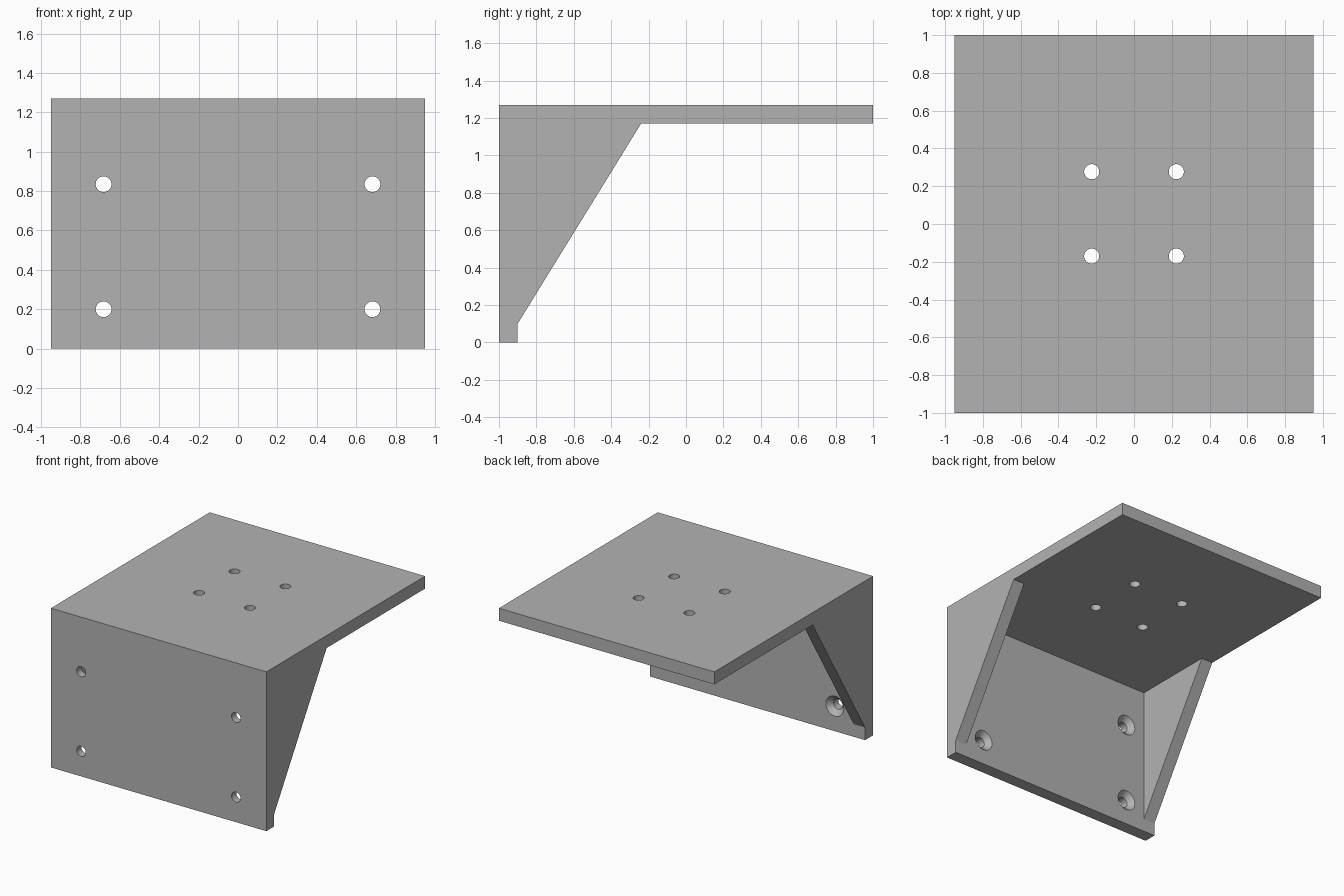
import bpy, bmesh
from mathutils import Matrix, Vector

if "Cube" in bpy.data.objects:
    bpy.data.objects.remove(bpy.data.objects["Cube"], do_unlink=True)

WIDTH, THICK, TOP = 0.95, 0.10, 1.27

grey = bpy.data.materials.new("plain grey")
grey.use_nodes = True
grey.diffuse_color = (0.45, 0.45, 0.45, 1)
grey.node_tree.nodes["Principled BSDF"].inputs["Base Color"].default_value = grey.diffuse_color


def finish(bm, name):
    bmesh.ops.recalc_face_normals(bm, faces=bm.faces)
    mesh = bpy.data.meshes.new(name)
    bm.to_mesh(mesh)
    bm.free()
    mesh.materials.append(grey)
    obj = bpy.data.objects.new(name, mesh)
    bpy.context.collection.objects.link(obj)
    return obj


def side_prism(name, profile, half_width):
    """Extrude a (y, z) profile across the width."""
    bm = bmesh.new()
    face = bm.faces.new([bm.verts.new((-half_width, y, z)) for y, z in profile])
    new = bmesh.ops.extrude_face_region(bm, geom=[face])["geom"]
    bmesh.ops.translate(bm, vec=(2 * half_width, 0, 0),
                        verts=[v for v in new if isinstance(v, bmesh.types.BMVert)])
    return finish(bm, name)


def drill(name, start, direction, steps, sides=32):
    """Turned cutter: steps are (distance, radius) along the direction."""
    bm = bmesh.new()
    turn = Vector((0, 0, 1)).rotation_difference(Vector(direction)).to_matrix().to_4x4()
    rings = []
    for dist, radius in steps:
        place = Matrix.Translation(start) @ turn @ Matrix.Translation((0, 0, dist))
        rings.append(bmesh.ops.create_circle(bm, segments=sides, radius=radius, matrix=place)["verts"])
    for a, b in zip(rings, rings[1:]):
        for i in range(sides):
            j = (i + 1) % sides
            bm.faces.new((a[i], a[j], b[j], b[i]))
    bm.faces.new(rings[0])
    bm.faces.new(rings[-1])
    return finish(bm, name)


def cut(target, cutter):
    cutter.hide_render = True
    mod = target.modifiers.new("cut", 'BOOLEAN')
    mod.operation, mod.solver, mod.object = 'DIFFERENCE', 'EXACT', cutter
    bpy.ops.object.modifier_apply(modifier=mod.name)
    bpy.data.objects.remove(cutter, do_unlink=True)


# Bracket body: back plate, shelf and sloping gussets in one side profile
inner, under = -1 + THICK, TOP - THICK
bracket = side_prism("shelf_bracket", [(-1, 0), (inner, 0), (inner, 0.10), (-0.24, under),
                                       (1, under), (1, TOP), (-1, TOP)], WIDTH)
bpy.context.view_layer.objects.active = bracket
bracket.select_set(True)

# Hollow between the two gussets
cut(bracket, side_prism("hollow_cutter", [(inner, 0.10), (0, 0.10), (0, under), (inner, under)],
                        WIDTH - THICK))

# Countersunk screw holes in the upright plate
for x in (-0.683, 0.683):
    for z in (0.20, 0.835):
        cut(bracket, drill("screw_cutter", (x, -1, z), (0, 1, 0),
                           [(-0.1, 0.04), (0.06, 0.04), (THICK, 0.08), (THICK + 0.002, 0.08)]))

# Plain holes through the shelf
for x in (-0.224, 0.224):
    for y in (-0.17, 0.277):
        cut(bracket, drill("shelf_hole_cutter", (x, y, under), (0, 0, 1),
                           [(-0.1, 0.04), (THICK + 0.1, 0.04)]))

bpy.ops.object.shade_smooth_by_angle(angle=0.5)
